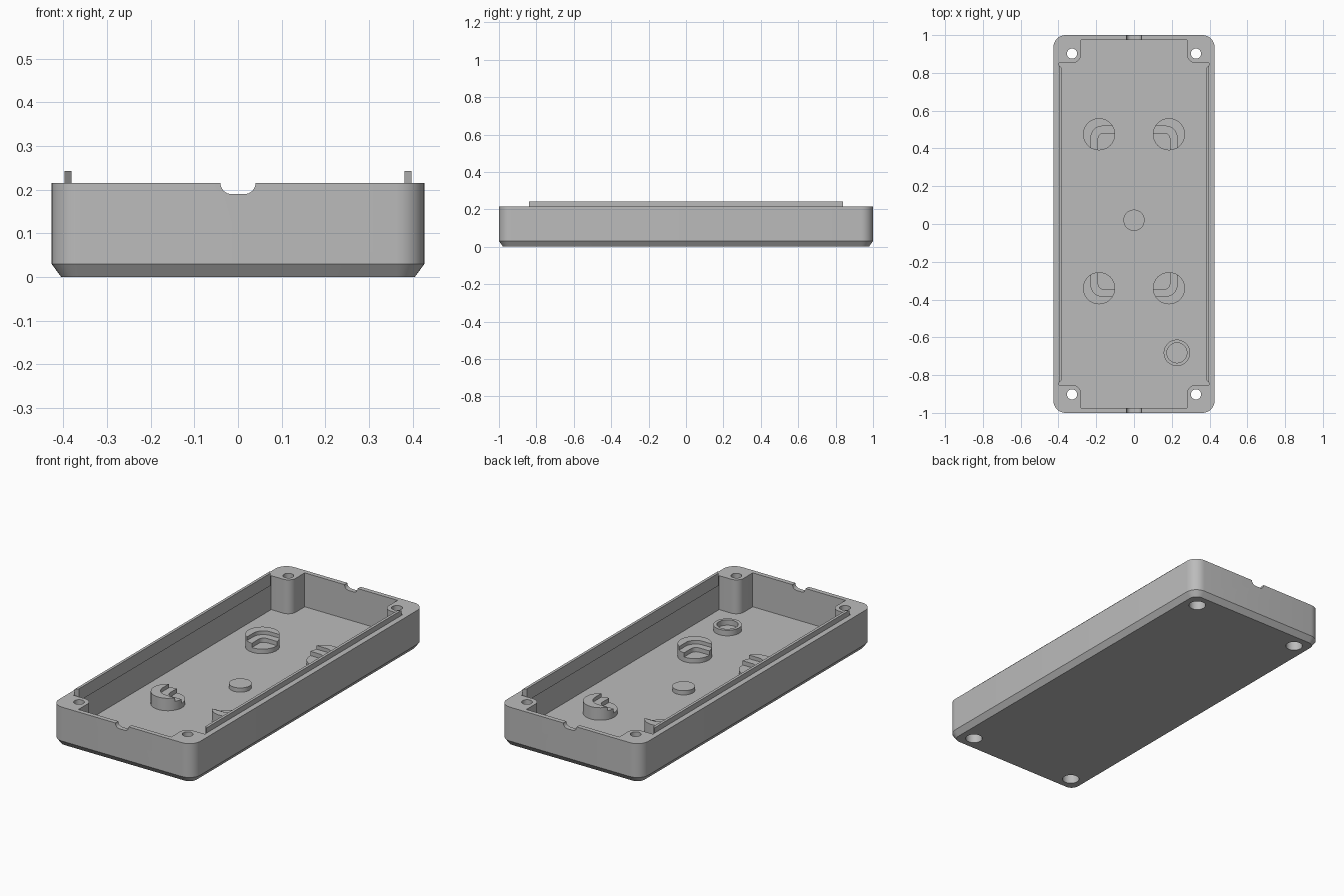
import bpy, bmesh
from math import sin, cos, pi, radians
from mathutils import Vector, Matrix

if "Cube" in bpy.data.objects:
    bpy.data.objects.remove(bpy.data.objects["Cube"])

grey = bpy.data.materials.new("plastic_grey")
grey.use_nodes = True
colour = (0.5, 0.5, 0.5, 1)
grey.diffuse_color = colour
grey.node_tree.nodes["Principled BSDF"].inputs["Base Color"].default_value = colour

HX, HY, TOP, FLOOR = 0.427, 1.0, 0.215, 0.03
WALL_X, WALL_Y = 0.397, 0.975


def arc(cx, cy, r, a0, a1, n=8):
    return [(cx + r * cos(radians(a0 + (a1 - a0) * i / n)),
             cy + r * sin(radians(a0 + (a1 - a0) * i / n))) for i in range(n + 1)]


def rounded_rect(hx, hy, r):
    pts = []
    for k, (sx, sy) in enumerate([(1, 1), (-1, 1), (-1, -1), (1, -1)]):
        pts += arc(sx * (hx - r), sy * (hy - r), r, 90 * k, 90 * k + 90)
    return pts


def loft(name, rings):
    """Solid through matching rings of 3D points, capped at both ends."""
    bm = bmesh.new()
    loops = [[bm.verts.new(p) for p in ring] for ring in rings]
    for a, b in zip(loops, loops[1:]):
        for i in range(len(a)):
            j = (i + 1) % len(a)
            bm.faces.new((a[i], a[j], b[j], b[i]))
    bm.faces.new(loops[0])
    bm.faces.new(loops[-1])
    bmesh.ops.recalc_face_normals(bm, faces=bm.faces)
    mesh = bpy.data.meshes.new(name)
    bm.to_mesh(mesh)
    bm.free()
    ob = bpy.data.objects.new(name, mesh)
    bpy.context.collection.objects.link(ob)
    mesh.materials.append(grey)
    return ob


def prism(name, pts, z0, z1):
    return loft(name, [[(x, y, z) for x, y in pts] for z in (z0, z1)])


def cylinder(name, x, y, r, z0, z1):
    return prism(name, arc(x, y, r, 0, 360, 40)[:-1], z0, z1)


def cut(ob, cutter):
    mod = ob.modifiers.new("cut", "BOOLEAN")
    mod.operation, mod.solver, mod.object = "DIFFERENCE", "EXACT", cutter
    bpy.context.view_layer.objects.active = ob
    bpy.ops.object.modifier_apply(modifier=mod.name)
    bpy.data.objects.remove(cutter)


def smooth(ob):
    bpy.ops.object.select_all(action="DESELECT")
    ob.select_set(True)
    bpy.context.view_layer.objects.active = ob
    bpy.ops.object.shade_smooth_by_angle(angle=radians(30))


parts = []

# Tray body with chamfered underside
outer = rounded_rect(HX, HY, 0.065)
base = rounded_rect(HX - 0.022, HY - 0.022, 0.043)
tray = loft("tray_body", [[(x, y, z) for x, y in ring]
                          for ring, z in ((base, 0), (outer, 0.03), (outer, TOP))])
parts.append(tray)

# Cavity that leaves a rounded screw block in each corner
bx, by, br = 0.28, 0.853, 0.045
corner = [(WALL_X, by)] + arc(bx + br, by + br, br, 270, 180) + [(bx, WALL_Y)]
outline = []
for sx, sy in ((1, 1), (-1, 1), (-1, -1), (1, -1)):
    q = [(sx * x, sy * y) for x, y in corner]
    outline += q if sx * sy > 0 else q[::-1]
cut(tray, prism("cavity_cutter", outline, FLOOR, 0.4))

# Screw holes, counterbored from below
for sx in (-1, 1):
    for sy in (-1, 1):
        x, y = sx * 0.328, sy * 0.902
        cut(tray, cylinder("hole_cutter", x, y, 0.027, -0.1, 0.4))
        cut(tray, cylinder("counterbore_cutter", x, y, 0.043, -0.1, 0.08))

# Cable notch through both end walls
notch = ([(0.04, 0.3), (-0.04, 0.3)] + arc(-0.015, TOP, 0.025, 180, 270)
         + arc(0.015, TOP, 0.025, 270, 360))
cut(tray, loft("notch_cutter", [[(x, y, z) for x, z in notch] for y in (-1.2, 1.2)]))

# Locating lips on the long walls, with tapered ends
for sx, side in ((1, "left"), (-1, "right")):
    lip = [(sx * WALL_X, -0.84), (sx * WALL_X, 0.84), (sx * 0.382, 0.825), (sx * 0.382, -0.825)]
    parts.append(prism(side + "_lip", lip, 0.175, 0.243))

# Stepped board supports, stepping down toward the middle
PX, PR = 0.185, 0.085
for sx, side in ((1, "left"), (-1, "right")):
    for cy, sy, end in ((0.475, 1, "back"), (-0.34, -1, "front")):
        post = cylinder(f"{end}_{side}_support", sx * PX, cy, PR, FLOOR - 0.01, 0.098)
        for edge, r, z in ((0.043, 0.06, 0.078), (0.005, 0.03, 0.055)):
            step = arc(edge - r, edge - r, r, 0, 90) + [(-0.2, edge), (-0.2, -0.2), (edge, -0.2)]
            step = [(sx * (PX + u), cy + sy * v) for u, v in step]
            cut(post, prism("step_cutter", step, z, 0.3))
        parts.append(post)

# Centre pad and small ring on the floor
parts.append(cylinder("centre_pad", 0, 0.02, 0.056, FLOOR - 0.01, 0.053))
ring = cylinder("floor_ring", 0.227, -0.682, 0.07, FLOOR - 0.01, 0.06)
cut(ring, cylinder("ring_cutter", 0.227, -0.682, 0.053, FLOOR + 0.001, 0.3))
parts.append(ring)

for ob in parts:
    smooth(ob)
